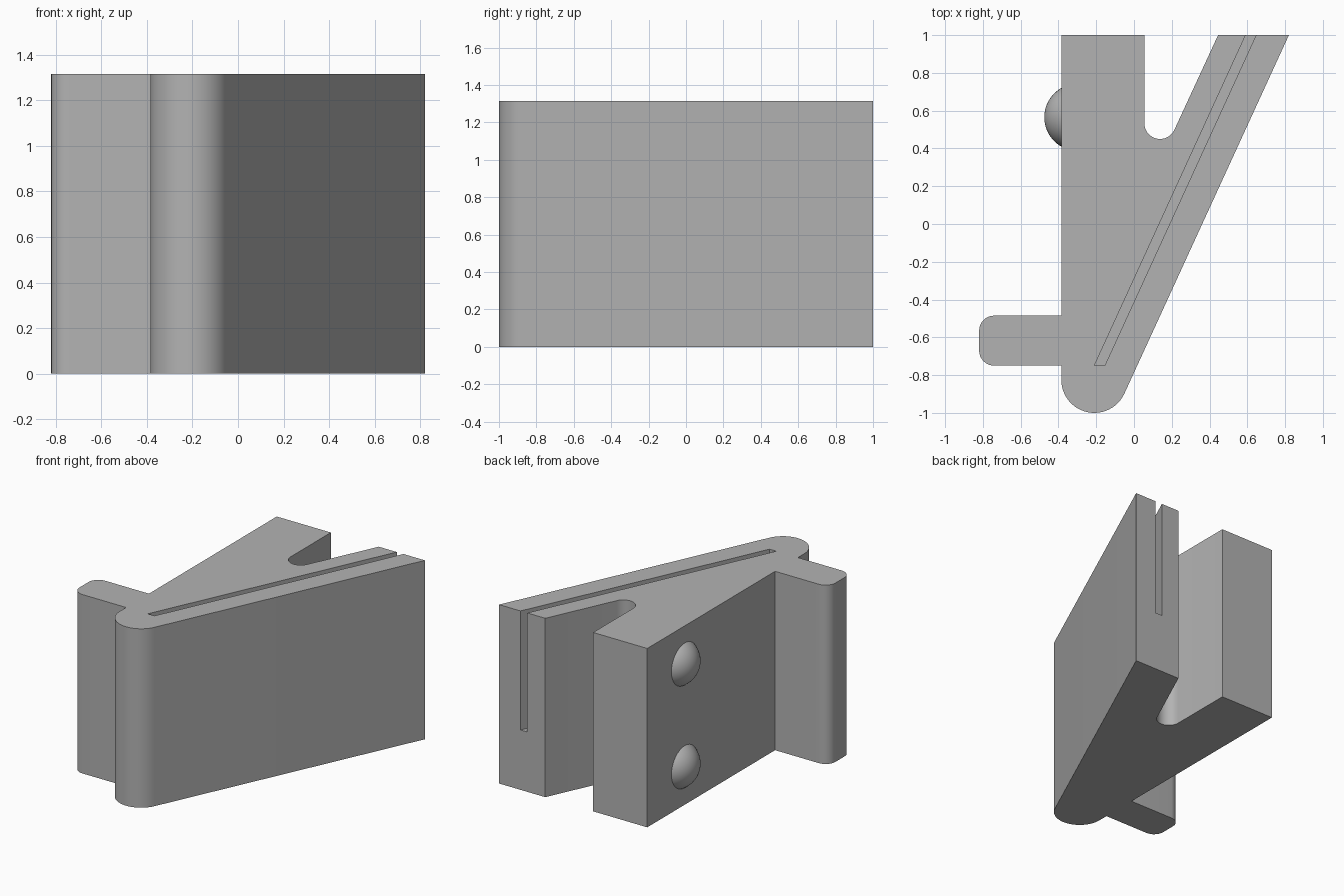
import bpy, bmesh, math
from mathutils import Matrix, Vector

HEIGHT = 1.315
SLANT = math.radians(24.6)      # lean of the angled arm away from +y
SLOT_FLOOR = 0.44

old = bpy.data.objects.get("Cube")
if old:
    bpy.data.objects.remove(old, do_unlink=True)

grey = bpy.data.materials.new("plain_grey")
grey.use_nodes = True
GREY = (0.45, 0.45, 0.45, 1)
grey.diffuse_color = GREY
grey.node_tree.nodes["Principled BSDF"].inputs["Base Color"].default_value = GREY


def add_object(name, bm):
    bmesh.ops.recalc_face_normals(bm, faces=bm.faces)
    mesh = bpy.data.meshes.new(name)
    bm.to_mesh(mesh)
    bm.free()
    mesh.materials.append(grey)
    obj = bpy.data.objects.new(name, mesh)
    bpy.context.collection.objects.link(obj)
    return obj


def prism(name, outline, z0, z1):
    bm = bmesh.new()
    face = bm.faces.new([bm.verts.new((x, y, z0)) for x, y in outline])
    top = bmesh.ops.extrude_face_region(bm, geom=[face])["geom"]
    verts = [g for g in top if isinstance(g, bmesh.types.BMVert)]
    bmesh.ops.translate(bm, verts=verts, vec=(0, 0, z1 - z0))
    return add_object(name, bm)


def arc(cx, cy, r, start, end, steps=16):
    angles = [start + (end - start) * i / steps for i in range(steps + 1)]
    return [(cx + r * math.cos(a), cy + r * math.sin(a)) for a in angles]


def smooth(obj):
    bpy.ops.object.select_all(action="DESELECT")
    obj.select_set(True)
    bpy.context.view_layer.objects.active = obj
    bpy.ops.object.shade_smooth_by_angle(angle=math.radians(30))


# Body outline: straight block, rounded notch, slanted arm, round nose, side tab
pi = math.pi
outline = [(-0.385, 1), (0.055, 1)]
outline += arc(0.138, 0.533, 0.083, pi, 2 * pi - SLANT)
outline += [(0.445, 1), (0.82, 1)]
outline += arc(-0.21, -0.825, 0.175, -SLANT, -pi, 24)
outline += [(-0.385, -0.75)]
outline += arc(-0.74, -0.67, 0.08, -pi / 2, -pi, 8)
outline += arc(-0.74, -0.565, 0.08, pi, pi / 2, 8)
outline += [(-0.385, -0.485)]
body = prism("clip_body", outline, 0, HEIGHT)

# Thin slot along the arm, open at the top and back
run = math.tan(SLANT)
back = 1.1
dx = (back + 0.75) * run
slot = prism("slot_cutter", [(-0.21, -0.75), (-0.155, -0.75),
                             (-0.155 + dx, back), (-0.21 + dx, back)],
             SLOT_FLOOR, HEIGHT + 0.1)
slot.hide_render = True
cut = body.modifiers.new("slot", "BOOLEAN")
cut.operation = "DIFFERENCE"
cut.solver = "EXACT"
cut.object = slot
bpy.context.view_layer.objects.active = body
bpy.ops.object.modifier_apply(modifier=cut.name)
bpy.data.objects.remove(slot, do_unlink=True)
smooth(body)

# Two shallow domes on the side face
for name, z in (("lower_bump", 0.28), ("upper_bump", 1.035)):
    bm = bmesh.new()
    place = Matrix.Translation((-0.297, 0.565, z)) @ Matrix.Rotation(pi / 2, 4, "Y")
    bmesh.ops.create_uvsphere(bm, u_segments=32, v_segments=32, radius=0.178, matrix=place)
    bmesh.ops.bisect_plane(bm, geom=bm.verts[:] + bm.edges[:] + bm.faces[:],
                           plane_co=Vector((-0.38, 0, 0)), plane_no=Vector((1, 0, 0)),
                           clear_outer=True)
    bmesh.ops.holes_fill(bm, edges=[e for e in bm.edges if e.is_boundary])
    smooth(add_object(name, bm))
